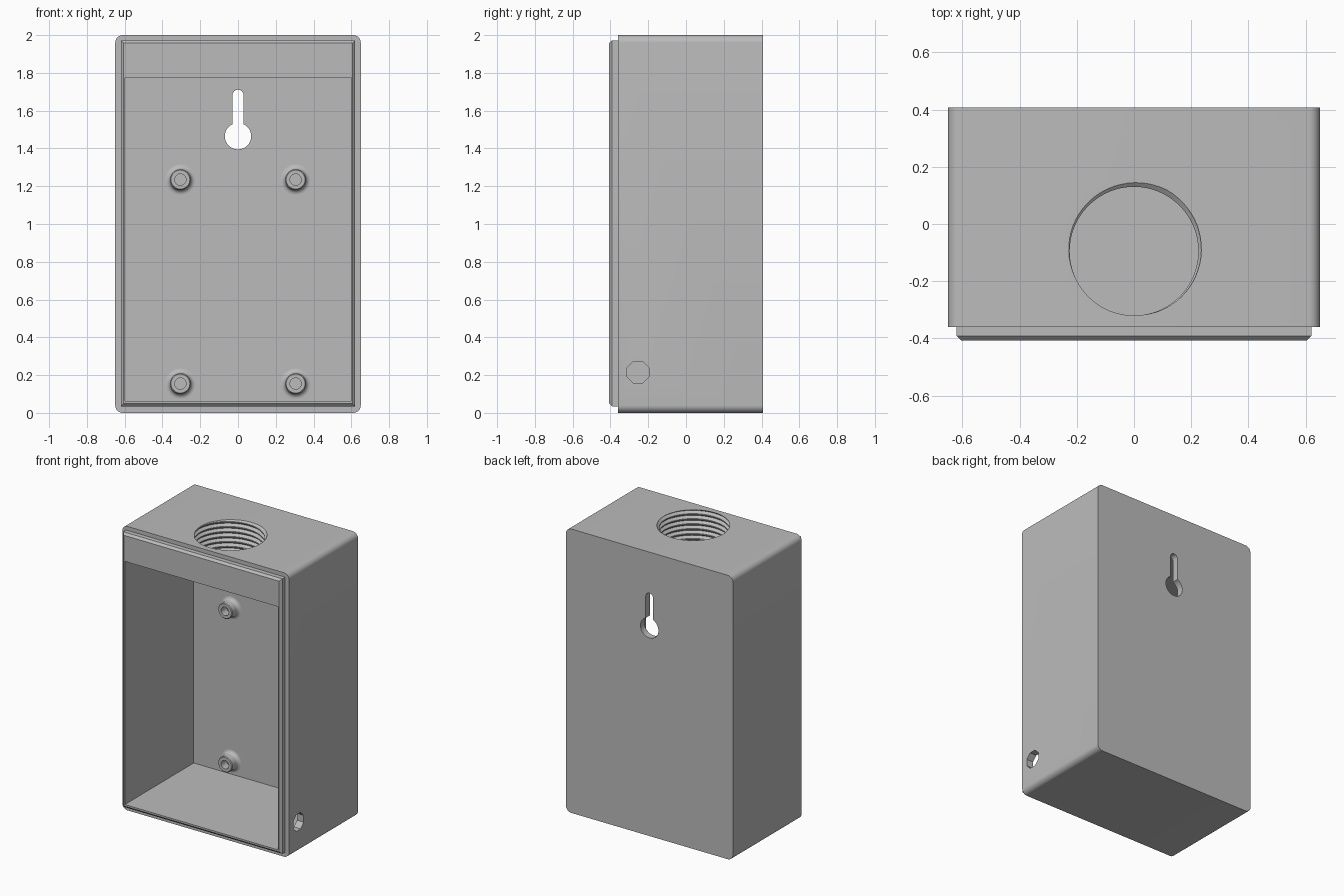
import bpy, bmesh, math
from mathutils import Vector, Matrix

old = bpy.data.objects.get("Cube")
if old:
    bpy.data.objects.remove(old, do_unlink=True)

GREY = (0.5, 0.5, 0.5, 1)
grey = bpy.data.materials.new("plain grey")
grey.use_nodes = True
grey.diffuse_color = GREY
grey.node_tree.nodes["Principled BSDF"].inputs["Base Color"].default_value = GREY


def finish(name, bm):
    bmesh.ops.recalc_face_normals(bm, faces=bm.faces)
    mesh = bpy.data.meshes.new(name)
    bm.to_mesh(mesh)
    bm.free()
    mesh.materials.append(grey)
    ob = bpy.data.objects.new(name, mesh)
    bpy.context.collection.objects.link(ob)
    return ob


def block(name, lo, hi, pick=None, width=0, segments=1):
    """Box between two corners; edges chosen by pick are bevelled."""
    lo, hi = Vector(lo), Vector(hi)
    scale = Matrix.Diagonal(hi - lo)
    bm = bmesh.new()
    bmesh.ops.create_cube(bm, size=1)
    for v in bm.verts:
        v.co = (lo + hi) / 2 + scale @ v.co
    if pick:
        edges = [e for e in bm.edges if pick(*[v.co for v in e.verts])]
        bmesh.ops.bevel(bm, geom=edges, offset=width, segments=segments,
                        profile=0.5, affect='EDGES')
    return finish(name, bm)


def loft(name, outlines):
    """Closed solid through a series of matching outlines."""
    bm = bmesh.new()
    rings = [[bm.verts.new(p) for p in outline] for outline in outlines]
    for low, high in zip(rings, rings[1:]):
        for k in range(len(low)):
            n = (k + 1) % len(low)
            bm.faces.new((low[k], low[n], high[n], high[k]))
    bm.faces.new(rings[0])
    bm.faces.new(rings[-1])
    return finish(name, bm)


def prism(name, outline, offset):
    return loft(name, [outline, [Vector(p) + Vector(offset) for p in outline]])


def thread(name, centre, z0, turns, pitch, profile, sides=64):
    """Solid screw: profile is (fraction of pitch, radius) pairs."""
    bm = bmesh.new()
    cx, cy = centre
    rails = []
    for frac, radius in profile:
        rail = []
        for i in range(turns * sides + 1):
            a = 2 * math.pi * i / sides
            z = z0 + pitch * (i / sides + frac)
            rail.append(bm.verts.new((cx + radius * math.cos(a),
                                      cy + radius * math.sin(a), z)))
        rails.append(rail)
    for low, high in zip(rails, rails[1:]):
        for i in range(turns * sides):
            bm.faces.new((low[i], low[i + 1], high[i + 1], high[i]))
    first, last = rails[0], rails[-1]
    for i in range((turns - 1) * sides):
        bm.faces.new((last[i], last[i + 1], first[i + 1 + sides], first[i + sides]))
    # close both ends with fans
    rim = [e for e in bm.edges if e.is_boundary]
    middle = z0 + pitch * turns / 2
    tips = [bm.verts.new((cx, cy, z)) for z in (z0 - pitch, z0 + pitch * (turns + 2))]
    for e in rim:
        top = (e.verts[0].co.z + e.verts[1].co.z) / 2 > middle
        bm.faces.new((*e.verts, tips[top]))
    bmesh.ops.triangulate(bm, faces=bm.faces)
    return finish(name, bm)


def combine(target, tool, operation):
    mod = target.modifiers.new(operation.lower(), 'BOOLEAN')
    mod.object, mod.operation, mod.solver = tool, operation, 'EXACT'
    bpy.context.view_layer.objects.active = target
    bpy.ops.object.modifier_apply(modifier=mod.name)
    bpy.data.objects.remove(tool, do_unlink=True)


def smooth(ob):
    bpy.ops.object.select_all(action='DESELECT')
    ob.select_set(True)
    bpy.context.view_layer.objects.active = ob
    bpy.ops.object.shade_smooth_by_angle(angle=math.radians(30))


# Housing: long corners rounded, with a chamfered lip at the front
housing = block("housing", (-0.65, -0.36, 0), (0.65, 0.407, 2),
                lambda a, b: abs(a.y - b.y) > 0.1, 0.04, 8)
lip = block("lip", (-0.62, -0.407, 0.035), (0.62, -0.3, 1.972),
            lambda a, b: max(a.y, b.y) < -0.4, 0.015)
combine(housing, lip, 'UNION')

# Cavity open to the front
combine(housing, block("cavity", (-0.597, -0.6, 0.062), (0.597, 0.36, 1.775)), 'DIFFERENCE')

# Keyhole through the back wall
KEY_R, SLOT_R, KEY_Z, SLOT_Z = 0.07, 0.029, 1.465, 1.682
keyhole = []
gap = math.asin(SLOT_R / KEY_R)
for i in range(33):
    a = math.pi / 2 + gap + (2 * math.pi - 2 * gap) * i / 32
    keyhole.append((KEY_R * math.cos(a), 0.3, KEY_Z + KEY_R * math.sin(a)))
for i in range(13):
    a = math.pi * i / 12
    keyhole.append((SLOT_R * math.cos(a), 0.3, SLOT_Z + SLOT_R * math.sin(a)))
combine(housing, prism("keyhole", keyhole, (0, 0.2, 0)), 'DIFFERENCE')

# Cable hole in the left wall
octagon = [(0.5, -0.255 + 0.063 * math.cos(a), 0.215 + 0.063 * math.sin(a))
           for a in (math.pi * (k + 0.5) / 4 for k in range(8))]
combine(housing, prism("cable_hole", octagon, (0.3, 0, 0)), 'DIFFERENCE')

# Threaded conduit opening in the top
combine(housing, thread("conduit_thread", (0, -0.095), 1.70, 11, 0.035,
                        [(0, 0.225), (0.4, 0.243), (0.8, 0.225)]), 'DIFFERENCE')
smooth(housing)

# Screw bosses on the back wall: filleted foot and blind hole
SIDES = 32
boss_profile = [(0.08, -0.02)]
for k in range(7):
    t = math.pi / 2 * k / 6
    boss_profile.append((0.08 - 0.025 * math.sin(t), 0.025 * (1 - math.cos(t))))
boss_profile += [(0.055, 0.065), (0.05, 0.07), (0.03, 0.07), (0.03, 0.01)]
turn = [2 * math.pi * k / SIDES for k in range(SIDES)]
for side, x in (("right", -0.305), ("left", 0.305)):
    for level, z in (("lower", 0.155), ("upper", 1.235)):
        smooth(loft(f"{level}_{side}_screw_boss",
                    [[(x + r * math.cos(a), 0.36 - h, z + r * math.sin(a)) for a in turn]
                     for r, h in boss_profile]))
